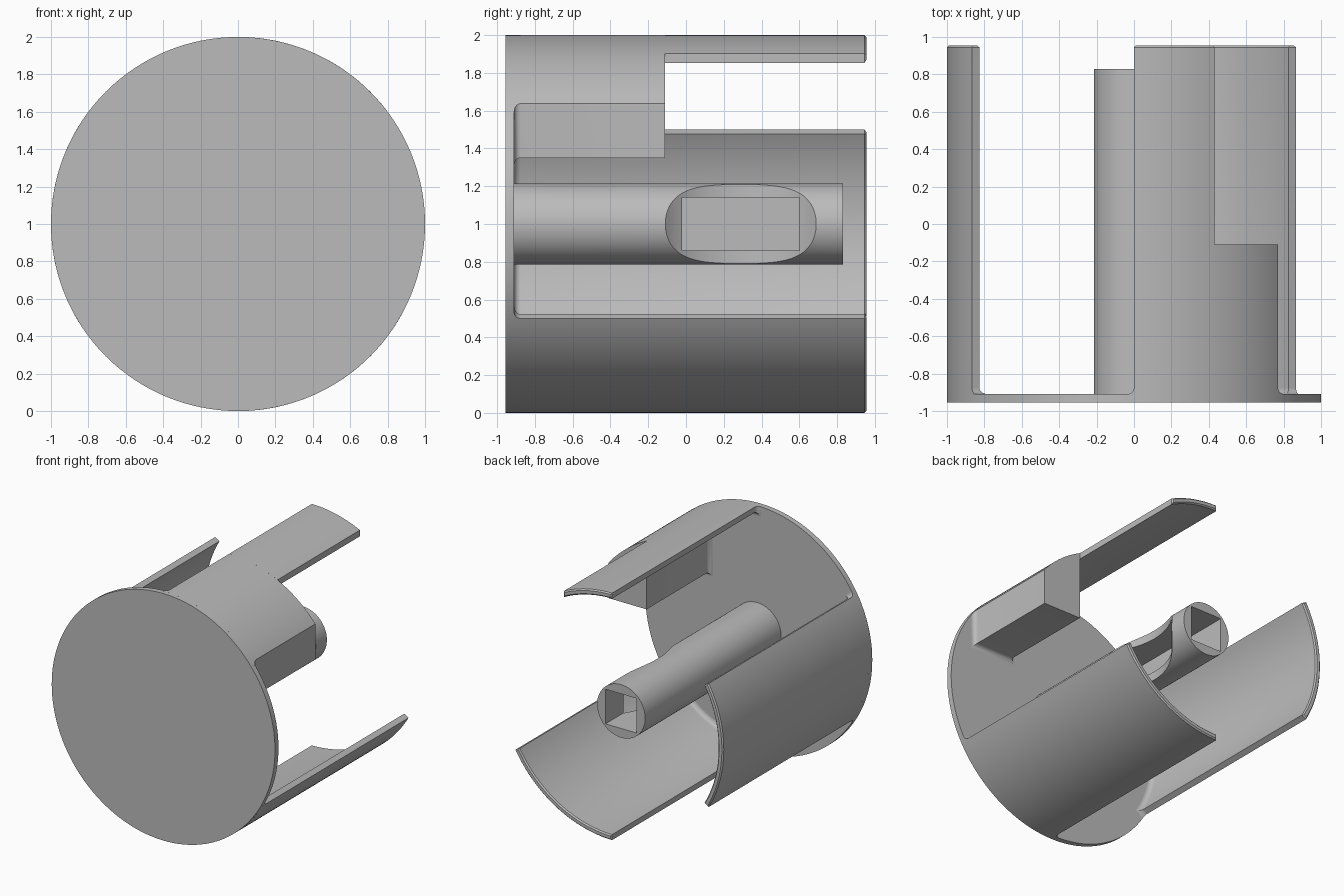
import bpy, bmesh
from math import sin, cos, asin, acos, radians, pi, sqrt

cube = bpy.data.objects.get("Cube")
if cube:
    bpy.data.objects.remove(cube, do_unlink=True)

FRONT, FLOOR, BACK, STEP = -0.955, -0.91, 0.955, -0.11
OUTER, INNER = 1.0, 0.955
FILLET, CHAMFER = 0.035, 0.01

grey = bpy.data.materials.new("plain grey")
grey.use_nodes = True
colour = (0.5, 0.5, 0.5, 1)
grey.diffuse_color = colour
grey.node_tree.nodes["Principled BSDF"].inputs["Base Color"].default_value = colour


def finish(obj):
    obj.data.materials.clear()
    obj.data.materials.append(grey)
    bpy.ops.object.select_all(action="DESELECT")
    obj.select_set(True)
    bpy.context.view_layer.objects.active = obj
    bpy.ops.object.shade_smooth_by_angle(angle=radians(30))


def loft(name, rings):
    """Skin a list of (y, outline) rings, each outline in x and z about the axis."""
    bm = bmesh.new()
    loops = [[bm.verts.new((x, y, z + 1)) for x, z in line] for y, line in rings]
    for a, b in zip(loops, loops[1:]):
        for i in range(len(a)):
            j = (i + 1) % len(a)
            bm.faces.new((a[i], a[j], b[j], b[i]))
    bm.faces.new(loops[0])
    bm.faces.new(loops[-1])
    bmesh.ops.recalc_face_normals(bm, faces=bm.faces)
    mesh = bpy.data.meshes.new(name)
    bm.to_mesh(mesh)
    bm.free()
    obj = bpy.data.objects.new(name, mesh)
    bpy.context.collection.objects.link(obj)
    finish(obj)
    return obj


def arc(radius, start, end, steps=32):
    angles = [start + (end - start) * i / steps for i in range(steps + 1)]
    return [(radius * cos(a), radius * sin(a)) for a in angles]


def shell(start, end):
    """Outline of a curved wall; grow widens its sides and inner face."""
    def outline(grow, trim):
        da = grow / OUTER
        a, b = radians(start) - da, radians(end) + da
        return arc(OUTER - trim, a, b) + arc(INNER - grow, b, a)
    return outline


def strip(grow, trim):
    """Outline of the narrow upper tongue, with upright side cuts."""
    lo, hi, r, q = -grow, 0.43 + grow, OUTER - trim, INNER - grow
    return arc(r, acos(hi / r), acos(lo / r)) + arc(q, acos(lo / q), acos(hi / q))


def hood(grow, trim):
    """Outline of the wide upper wall with its solid side block."""
    lo, wall, side, base = -grow, 0.43 - grow, min(0.77 + grow, 0.99), 0.35 - grow
    r, q = OUTER - trim, INNER - grow
    return (arc(r, acos(side / r), acos(lo / r)) + arc(q, acos(lo / q), acos(wall / q))
            + [(wall, base), (side, base)])


def foot(outline):
    """Rings that flare the wall into the floor disc."""
    rings = [(FLOOR - 0.01, outline(FILLET, 0))]
    for i in range(6):
        t = i / 5 * pi / 2
        rings.append((FLOOR + FILLET * (1 - cos(t)), outline(FILLET * (1 - sin(t)), 0)))
    return rings


def tip(outline):
    return [(BACK - CHAMFER, outline(0, 0)), (BACK, outline(-CHAMFER, CHAMFER))]


def cylinder(name, radius, depth, location, along_y=True):
    bpy.ops.mesh.primitive_cylinder_add(
        vertices=128, radius=radius, depth=depth, location=location,
        rotation=(pi / 2 if along_y else 0, 0, 0))
    obj = bpy.context.object
    obj.name = name
    return obj


# Round end disc
disc = cylinder("end_disc", OUTER, FLOOR - FRONT, (0, (FRONT + FLOOR) / 2, 1))
finish(disc)

# Side and lower curved walls
for name, start, end in (("side_wall", 150, 210), ("lower_wall", -90, -30)):
    wall = shell(start, end)
    loft(name, foot(wall) + tip(wall))

# Upper wall with block, then the tongue reaching back from it
loft("upper_wall_block", foot(hood) + [(STEP, hood(0, 0))])
loft("upper_tongue", [(STEP, strip(0, 0))] + tip(strip))

# Central rod with a square socket and a scooped side
rod_back = 0.83
rod_front = FLOOR - 0.01
rod = cylinder("centre_rod", 0.215, rod_back - rod_front, (0, (rod_back + rod_front) / 2, 1))

scoop = cylinder("scoop_cutter", 0.555, 1, (0.6, 0.29, 1), along_y=False)
bpy.ops.mesh.primitive_cube_add(size=1, location=(0, (STEP + 0.9) / 2, 1))
socket = bpy.context.object
socket.name = "socket_cutter"
socket.scale = (0.28, 0.9 - STEP, 0.28)

for cutter in (scoop, socket):
    cutter.hide_render = True
    cut = rod.modifiers.new("cut", "BOOLEAN")
    cut.operation = "DIFFERENCE"
    cut.solver = "EXACT"
    cut.object = cutter
    bpy.context.view_layer.objects.active = rod
    bpy.ops.object.modifier_apply(modifier=cut.name)
    bpy.data.objects.remove(cutter, do_unlink=True)
finish(rod)
